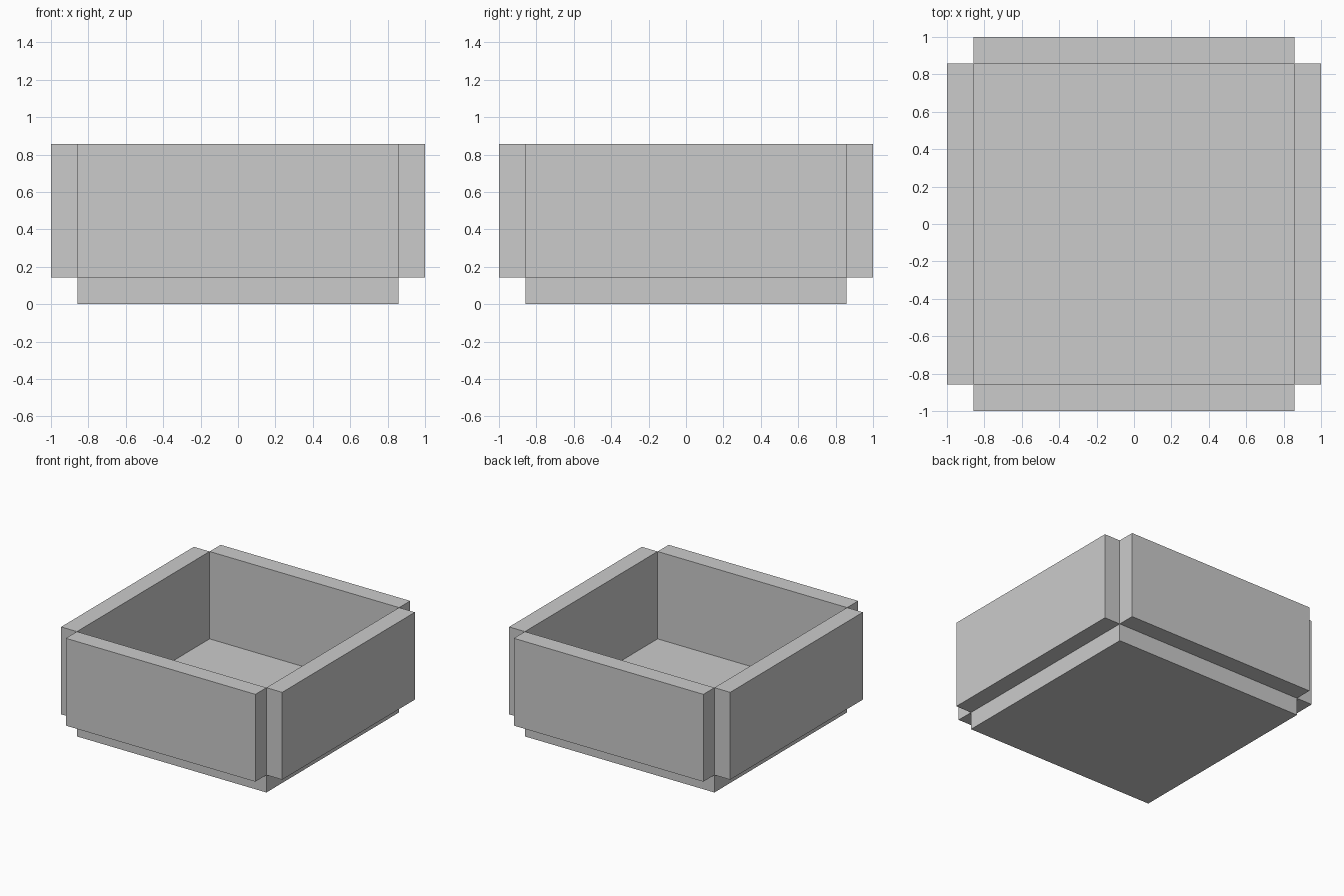
import bpy

if "Cube" in bpy.data.objects:
    bpy.data.objects.remove(bpy.data.objects["Cube"])

T = 1 / 7          # board thickness
INNER = 6 / 7      # half width of the floor
TOP = 6 / 7        # height of the rim


def board(name, centre, size):
    bpy.ops.mesh.primitive_cube_add(size=1, location=centre)
    obj = bpy.context.object
    obj.name = name
    obj.scale = size
    bpy.ops.object.transform_apply(location=False, rotation=False, scale=True)
    return obj


# Floor panel
board("floor", (0, 0, T / 2), (2 * INNER, 2 * INNER, T))

# Four walls standing just outside the floor's edges, open notches at the corners
offset = INNER + T / 2
mid_z = (T + TOP) / 2
height = TOP - T
for side, x_name, y_name in ((-1, "left_wall", "front_wall"), (1, "right_wall", "back_wall")):
    board(x_name, (side * offset, 0, mid_z), (T, 2 * INNER, height))
    board(y_name, (0, side * offset, mid_z), (2 * INNER, T, height))
